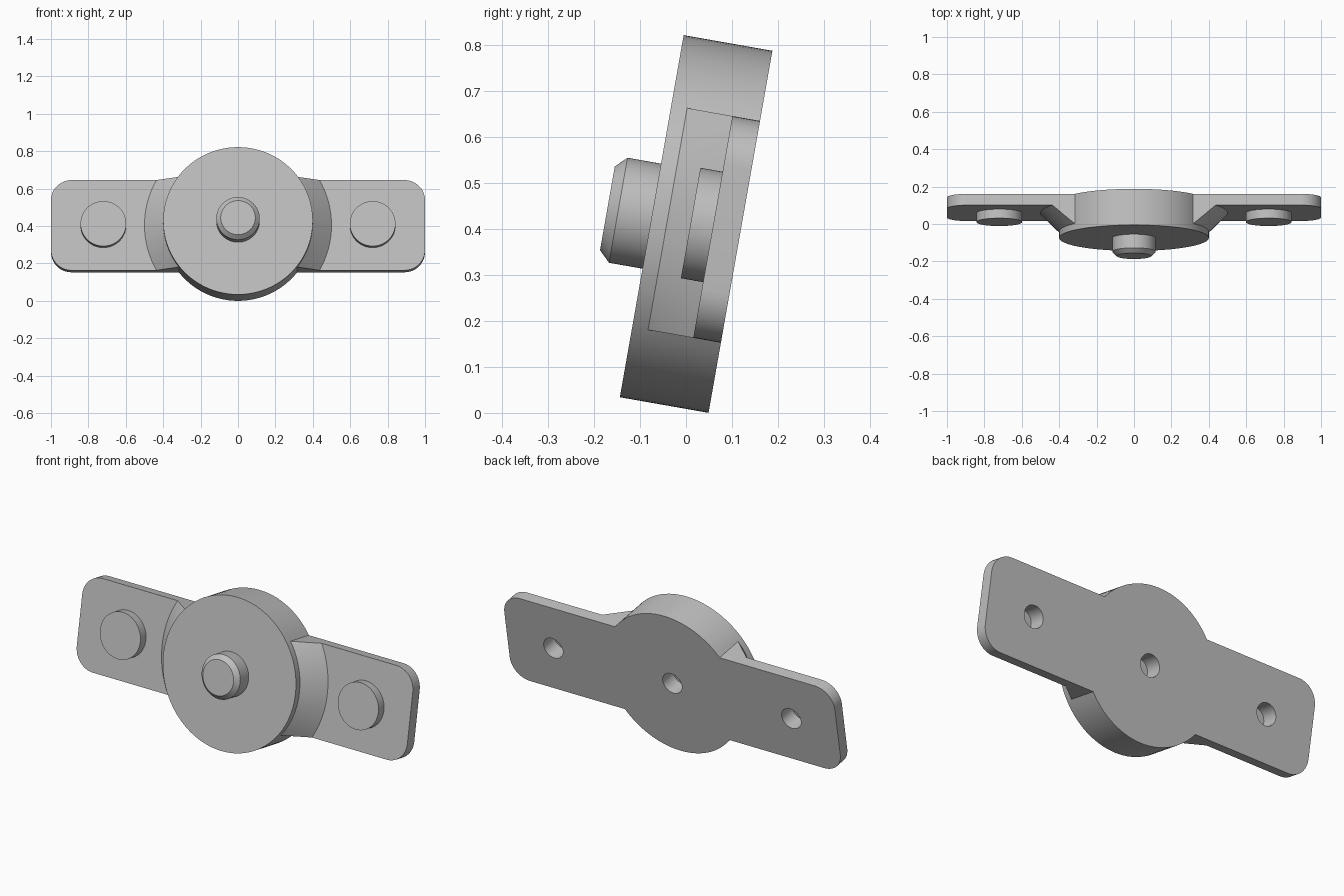
import bpy, bmesh, math
from mathutils import Matrix

if "Cube" in bpy.data.objects:
    bpy.data.objects.remove(bpy.data.objects["Cube"], do_unlink=True)

# Single plain material
grey = bpy.data.materials.new("light_grey")
grey.use_nodes = True
colour = (0.52, 0.52, 0.52, 1)
grey.diffuse_color = colour
grey.node_tree.nodes["Principled BSDF"].inputs["Base Color"].default_value = colour

SEGMENTS = 96
HALF_HEIGHT = 0.245      # half height of the flange
PLATE = 0.061            # flange thickness
STUD_X = 0.72


def finish(name, bm):
    bmesh.ops.recalc_face_normals(bm, faces=bm.faces)
    mesh = bpy.data.meshes.new(name)
    bm.to_mesh(mesh)
    bm.free()
    mesh.materials.append(grey)
    obj = bpy.data.objects.new(name, mesh)
    bpy.context.collection.objects.link(obj)
    return obj


def turned(name, profile, x=0):
    """Solid of revolution around local z from (radius, height) points."""
    bm = bmesh.new()
    rings = []
    for r, h in profile:
        angles = [2 * math.pi * i / SEGMENTS for i in range(SEGMENTS)]
        rings.append([bm.verts.new((x + r * math.cos(a), r * math.sin(a), h)) for a in angles])
    for low, high in zip(rings, rings[1:]):
        for i in range(SEGMENTS):
            j = (i + 1) % SEGMENTS
            bm.faces.new((low[i], low[j], high[j], high[i]))
    bm.faces.new(rings[0][::-1])
    bm.faces.new(rings[-1])
    return finish(name, bm)


def block(name, half_x, half_y, z0, z1, corner=0):
    """Box with optionally rounded outline corners."""
    bm = bmesh.new()
    bmesh.ops.create_cube(bm, size=2)
    for v in bm.verts:
        v.co = (v.co.x * half_x, v.co.y * half_y, z1 if v.co.z > 0 else z0)
    if corner:
        upright = [e for e in bm.edges if abs(e.verts[0].co.z - e.verts[1].co.z) > 0.001]
        bmesh.ops.bevel(bm, geom=upright, offset=corner, segments=12, profile=0.5, affect='EDGES')
    return finish(name, bm)


def combine(target, tool, operation, keep=False):
    mod = target.modifiers.new(operation.lower(), 'BOOLEAN')
    mod.operation = operation
    mod.solver = 'EXACT'
    mod.object = tool
    bpy.context.view_layer.objects.active = target
    bpy.ops.object.modifier_apply(modifier=mod.name)
    if not keep:
        bpy.data.objects.remove(tool, do_unlink=True)


# Flange with rounded ends, sloped webs and round hub
body = block("bracket_body", 1, HALF_HEIGHT, 0, PLATE, corner=0.11)
webs = turned("webs", [(0.5, 0.03), (0.5, PLATE), (0.39, 0.171)])
combine(webs, block("web_limit", 0.7, HALF_HEIGHT, -0.1, 0.4), 'INTERSECT')
combine(body, webs, 'UNION')
combine(body, turned("hub", [(0.4, 0), (0.4, 0.196)]), 'UNION')

# Chamfered pin on the hub
pin = turned("hub_pin", [(0.116, 0.196), (0.116, 0.27), (0.0925, 0.294)])
parts = [body, pin]

# Raised studs, and blind holes in the back
for name, x in (("left", STUD_X), ("right", -STUD_X), ("centre", 0)):
    hole = turned(name + "_hole", [(0.058, -0.1), (0.058, 0.09)], x)
    if x:
        stud = turned(name + "_stud", [(0.122, PLATE), (0.122, 0.11)], x)
        combine(stud, hole, 'DIFFERENCE', keep=True)
        parts.append(stud)
    combine(body, hole, 'DIFFERENCE')

# Lean every part back and smooth the round walls
lean = Matrix.Translation((0, 0.1185, 0.394)) @ Matrix.Rotation(math.radians(80), 4, 'X')
for part in parts:
    part.data.transform(lean)
    bpy.ops.object.select_all(action='DESELECT')
    part.select_set(True)
    bpy.context.view_layer.objects.active = part
    bpy.ops.object.shade_smooth_by_angle(angle=math.radians(25))
